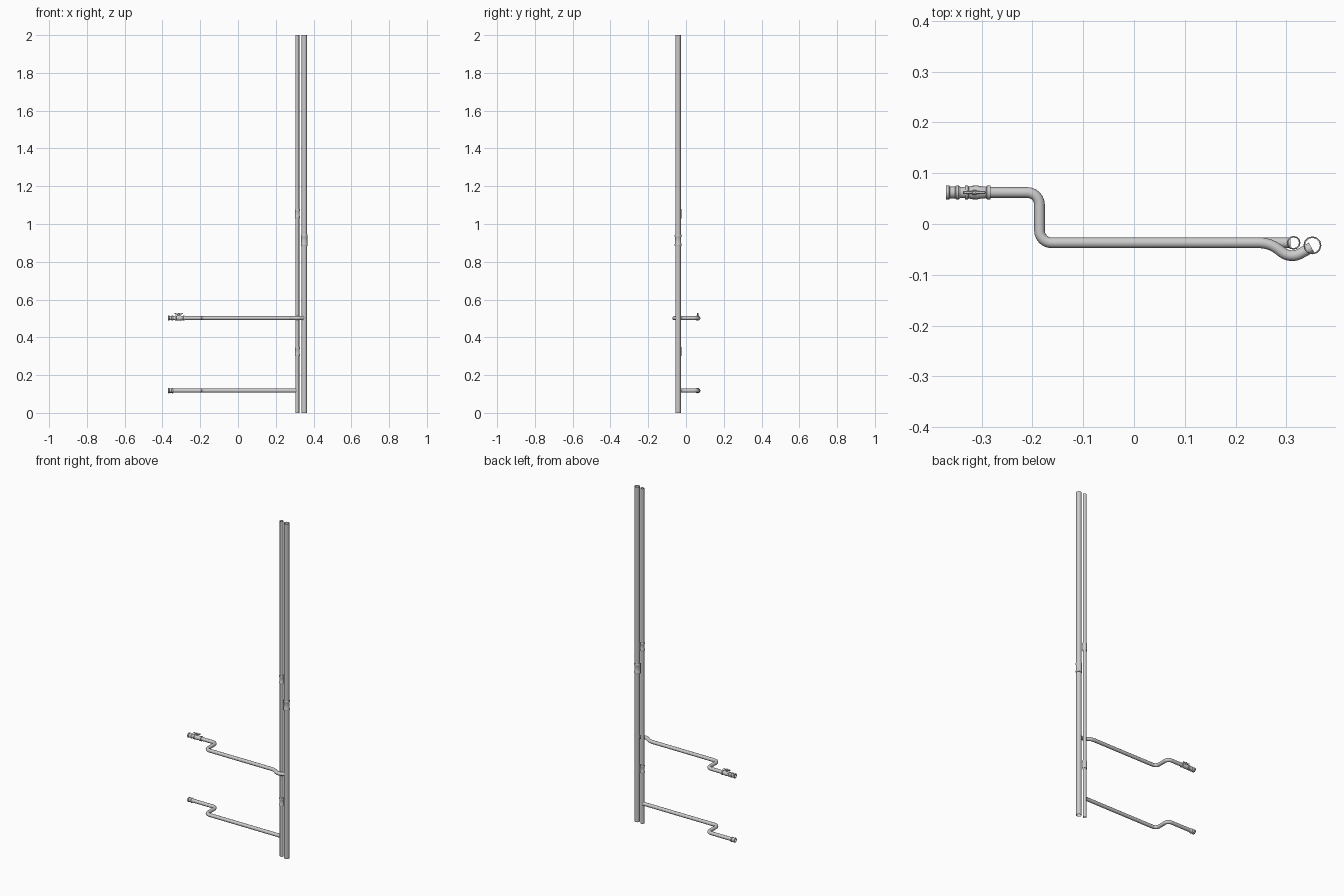
import bpy, bmesh, math
from mathutils import Vector, Matrix

if "Cube" in bpy.data.objects:
    bpy.data.objects.remove(bpy.data.objects["Cube"])

Z_UP, Z_LOW = 0.502, 0.118
Y_BACK, Y_FRONT = 0.062, -0.037
R = 0.0105


def finish(name, bm):
    me = bpy.data.meshes.new(name)
    bm.normal_update()
    bm.to_mesh(me)
    bm.free()
    ob = bpy.data.objects.new(name, me)
    bpy.context.collection.objects.link(ob)
    for o in bpy.context.selected_objects:
        o.select_set(False)
    ob.select_set(True)
    bpy.context.view_layer.objects.active = ob
    bpy.ops.object.shade_smooth_by_angle(angle=math.radians(46))
    return ob


def skin(bm, rings):
    n = len(rings[0])
    for a, b in zip(rings, rings[1:]):
        for i in range(n):
            j = (i + 1) % n
            bm.faces.new((a[i], a[j], b[j], b[i]))


def turned(name, origin, axis, profile, sides=12):
    """Open shell turned around an axis; profile is (distance, radius)."""
    bm = bmesh.new()
    rot = Vector(axis).to_track_quat('Z', 'Y')
    rings = []
    for t, r in profile:
        rings.append([bm.verts.new(Vector(origin) + rot @ Vector((
            r * math.cos(2 * math.pi * i / sides), r * math.sin(2 * math.pi * i / sides), t)))
            for i in range(sides)])
    skin(bm, rings)
    return finish(name, bm)


def rounded(points, radius, steps=6):
    """Replace the corners of a path with curved bends."""
    pts = [Vector(p) for p in points]
    out = [pts[0]]
    for a, b, c, rad in zip(pts, pts[1:], pts[2:], radius):
        p, q = b + (a - b).normalized() * rad, b + (c - b).normalized() * rad
        d1, d2 = (b - a).normalized(), (c - b).normalized()
        ang = d1.angle(d2)
        h = 4 / 3 * math.tan(ang / 4) * rad / math.tan(ang / 2)
        for k in range(steps + 1):
            t = k / steps
            u = 1 - t
            out.append(u**3 * p + 3 * u * u * t * (p + d1 * h) + 3 * u * t * t * (q - d2 * h) + t**3 * q)
    return out + [pts[-1]]


def pipe(name, path, r, z, sides=12):
    """Open tube swept along a flat path at height z."""
    bm = bmesh.new()
    rings = []
    for k, p in enumerate(path):
        d = (path[min(k + 1, len(path) - 1)] - path[max(k - 1, 0)]).normalized()
        side = Vector((d.y, -d.x, 0))
        rings.append([bm.verts.new(Vector((p.x, p.y, z)) + r * (
            side * math.cos(2 * math.pi * i / sides) + Vector((0, 0, math.sin(2 * math.pi * i / sides)))))
            for i in range(sides)])
    skin(bm, rings)
    bmesh.ops.recalc_face_normals(bm, faces=bm.faces)
    return finish(name, bm)


def block(name, loc, size, tilt=0):
    bm = bmesh.new()
    m = Matrix.Translation(loc) @ Matrix.Rotation(tilt, 4, 'Y') @ Matrix.Diagonal((*size, 1))
    bmesh.ops.create_cube(bm, size=1, matrix=m)
    bmesh.ops.bevel(bm, geom=bm.edges[:], offset=min(size) * 0.2, segments=1, affect='EDGES')
    return finish(name, bm)


def coupling(name, x, y, z, r, length):
    h = length / 2
    turned(name, (x, y, z), (0, 0, 1), [
        (-h, r), (-h, r + .002), (-h + .004, r + .003), (-h + .010, r + .003), (-h + .014, r + .0015),
        (h - .014, r + .0015), (h - .010, r + .003), (h - .004, r + .003), (h, r + .002), (h, r)])


# Vertical risers, open at both ends
turned("thin_riser", (0.314, Y_FRONT, 0), (0, 0, 1), [(0, R), (2, R)])
turned("thick_riser", (0.351, -0.042, 0), (0, 0, 1), [(0, .0147), (2, .0147)])

# Riser couplings
coupling("thin_coupling_upper", 0.314, Y_FRONT, 1.055, R, 0.05)
coupling("thin_coupling_lower", 0.314, Y_FRONT, 0.325, R, 0.05)
coupling("thick_coupling", 0.351, -0.042, 0.914, .0147, 0.06)

# Branch pipes; the upper one swerves around the thin riser
start = [(-0.350, Y_BACK, 0), (-0.186, Y_BACK, 0), (-0.186, Y_FRONT, 0)]
pipe("lower_branch", rounded(start + [(0.308, Y_FRONT, 0)], [.024, .024]), R, Z_LOW)
pipe("upper_branch", rounded(start + [(0.268, Y_FRONT, 0), (0.308, -0.069, 0), (0.349, -0.046, 0)],
                             [.024, .024, .022, .022]), R, Z_UP)


# Flared press socket at the open end of each branch
def socket(name, z):
    turned(name, (-0.37, Y_BACK, z), (1, 0, 0), [
        (.03, .0095), (0, .0095), (0, .0130), (.002, .0142), (.006, .0142), (.008, .0115),
        (.018, .0115), (.020, .0142), (.025, .0142), (.027, .0115), (.031, R)], 16)


socket("lower_end_socket", Z_LOW)
socket("upper_end_socket", Z_UP)

# Ball valve body with its end collars
turned("valve_body", (-0.345, Y_BACK, Z_UP), (1, 0, 0), [
    (0, R), (.012, .0112), (.012, .0140), (.018, .0140), (.020, .0118), (.026, .0132), (.036, .0138),
    (.044, .0122), (.054, .0112), (.056, .0142), (.063, .0142), (.063, R)], 16)

# Valve stem and wing handle
vx = -0.314
turned("valve_stem", (vx, Y_BACK, Z_UP + .010), (0, 0, 1),
       [(0, .005), (.008, .005), (.008, .0035), (.018, .0035), (.018, .0001)], 12)
block("handle_hub", (vx, Y_BACK, Z_UP + .019), (.010, .009, .006))
for s, side in ((-1, "left"), (1, "right")):
    block("handle_wing_" + side, (vx + s * .012, Y_BACK, Z_UP + .022), (.020, .005, .006), -s * 0.25)
